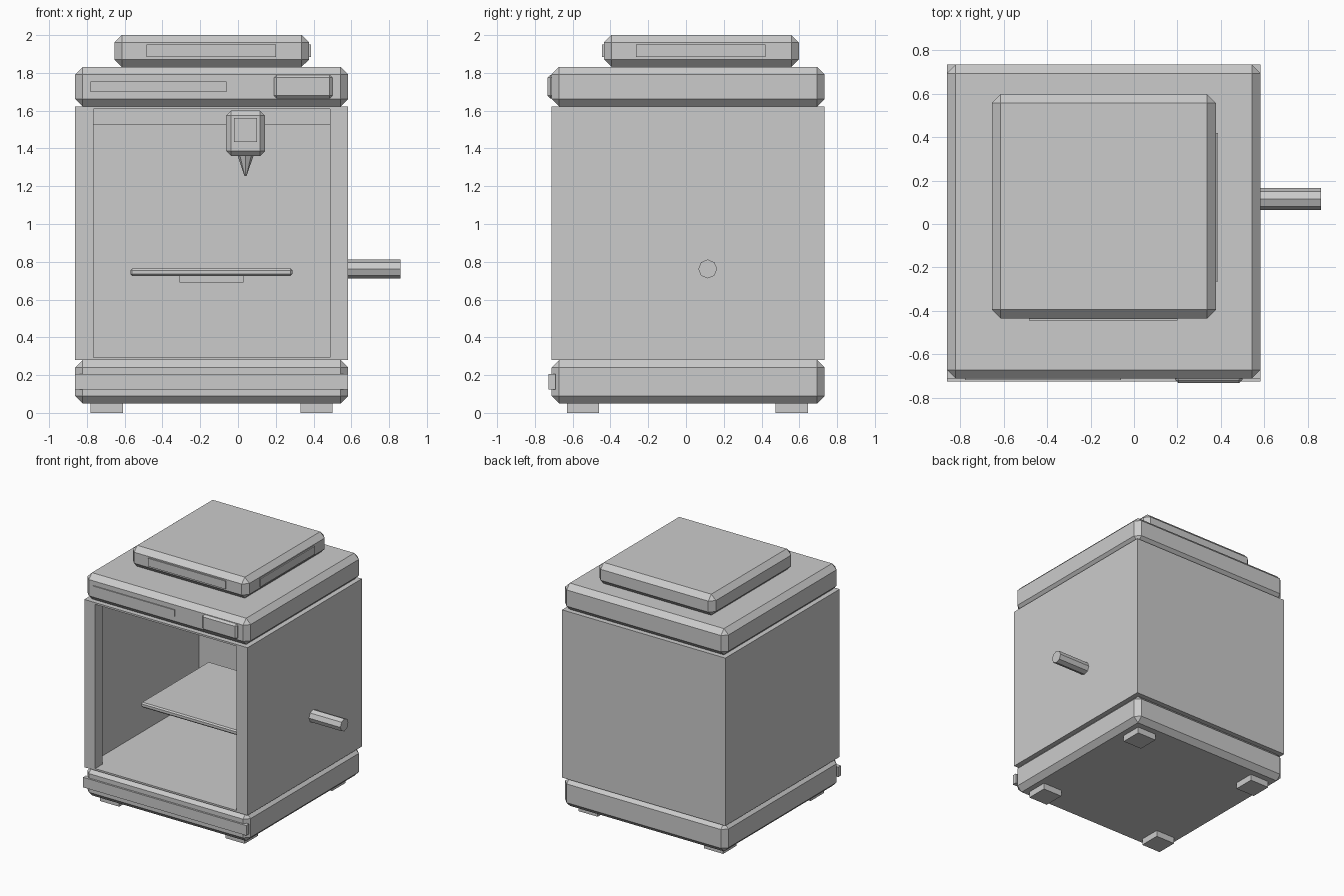
import bpy
import math
from mathutils import Matrix

if "Cube" in bpy.data.objects:
    bpy.data.objects.remove(bpy.data.objects["Cube"])

# One flat colour for everything
grey = bpy.data.materials.new("light_grey")
grey.use_nodes = True
COLOUR = (0.6, 0.6, 0.6, 1)
grey.diffuse_color = COLOUR
grey.node_tree.nodes["Principled BSDF"].inputs["Base Color"].default_value = COLOUR


def box(name, x, y, z, bevel=0):
    """Box from (min, max) ranges, with an optional flat chamfer."""
    bpy.ops.mesh.primitive_cube_add(size=1)
    ob = bpy.context.object
    ob.name = name
    size = [b - a for a, b in (x, y, z)]
    mid = [(a + b) / 2 for a, b in (x, y, z)]
    ob.data.transform(Matrix.Translation(mid) @ Matrix.Diagonal((*size, 1)))
    ob.data.materials.append(grey)
    if bevel:
        mod = ob.modifiers.new("chamfer", 'BEVEL')
        mod.width = bevel
        mod.segments = 1
    return ob


def cone(name, r1, r2, depth, centre, rotation=(0, 0, 0)):
    bpy.ops.mesh.primitive_cone_add(vertices=8, radius1=r1, radius2=r2, depth=depth,
                                    location=centre, rotation=rotation)
    ob = bpy.context.object
    ob.name = name
    ob.data.materials.append(grey)
    return ob


# Overall body extents
X0, X1 = -0.862, 0.583
Y0, Y1 = -0.712, 0.734
Z0, Z1 = 0.28, 1.622
T = 0.014      # shell thickness
POST = 0.096   # front post width

# Base, feet and front strip
box("base", (X0, X1), (Y0, Y1), (0.05, Z0), 0.04)
for side, fx in (("right", -0.78), ("left", 0.33)):
    for end, fy in (("front", -0.63), ("back", 0.475)):
        box(f"foot_{end}_{side}", (fx, fx + 0.17), (fy, fy + 0.17), (0, 0.055))
box("base_strip", (X0, X1), (Y0 - 0.015, Y0 + 0.02), (0.125, 0.205))

# Open-fronted enclosure
box("enclosure_floor", (X0, X1), (Y0, Y1), (Z0, Z0 + T))
box("enclosure_ceiling", (X0, X1), (Y0, Y1), (Z1 - T, Z1))
box("enclosure_back", (X0, X1), (Y1 - T, Y1), (Z0, Z1))
box("right_wall", (X0, X0 + T), (Y0, Y1), (Z0, Z1))
box("left_wall", (X1 - T, X1), (Y0, Y1), (Z0, Z1))
box("right_post", (X0, X0 + POST), (Y0, Y0 + POST), (Z0, Z1))
box("left_post", (X1 - POST, X1), (Y0, Y0 + POST), (Z0, Z1))

# Top housing with handle strip and control panel
box("top_housing", (X0, X1), (Y0, Y1), (Z1, 1.832), 0.04)
box("front_strip", (-0.78, -0.06), (Y0 - 0.008, Y0 + 0.02), (1.70, 1.755))
box("control_panel", (0.19, 0.50), (Y0 - 0.021, Y0 + 0.02), (1.665, 1.79), 0.015)

# Lid with side plates
box("lid", (-0.655, 0.377), (-0.435, 0.598), (1.832, 2.0), 0.04)
box("lid_front_plate", (-0.485, 0.20), (-0.444, -0.42), (1.885, 1.95))
box("lid_side_plate", (0.36, 0.386), (-0.265, 0.42), (1.885, 1.95))

# Gantry rail, print head and nozzle
box("gantry_rail", (X0 + T, X1 - T), (0.03, 0.12), (1.525, Z1 - T))
box("print_head", (-0.063, 0.143), (-0.09, 0.11), (1.36, 1.60), 0.026)
box("head_plate", (-0.022, 0.10), (-0.098, -0.08), (1.435, 1.56))
cone("nozzle", 0.006, 0.043, 0.11, (0.04, 0.01, 1.31))

# Print bed and its support
box("print_bed", (-0.57, 0.288), (-0.418, 0.44), (0.725, 0.765), 0.01)
box("bed_support", (-0.31, 0.03), (-0.16, Y1 - T), (0.69, 0.727))

# Spool rod on the left wall
cone("spool_rod", 0.05, 0.05, 0.30, (0.711, 0.115, 0.762), (0, math.pi / 2, 0))
